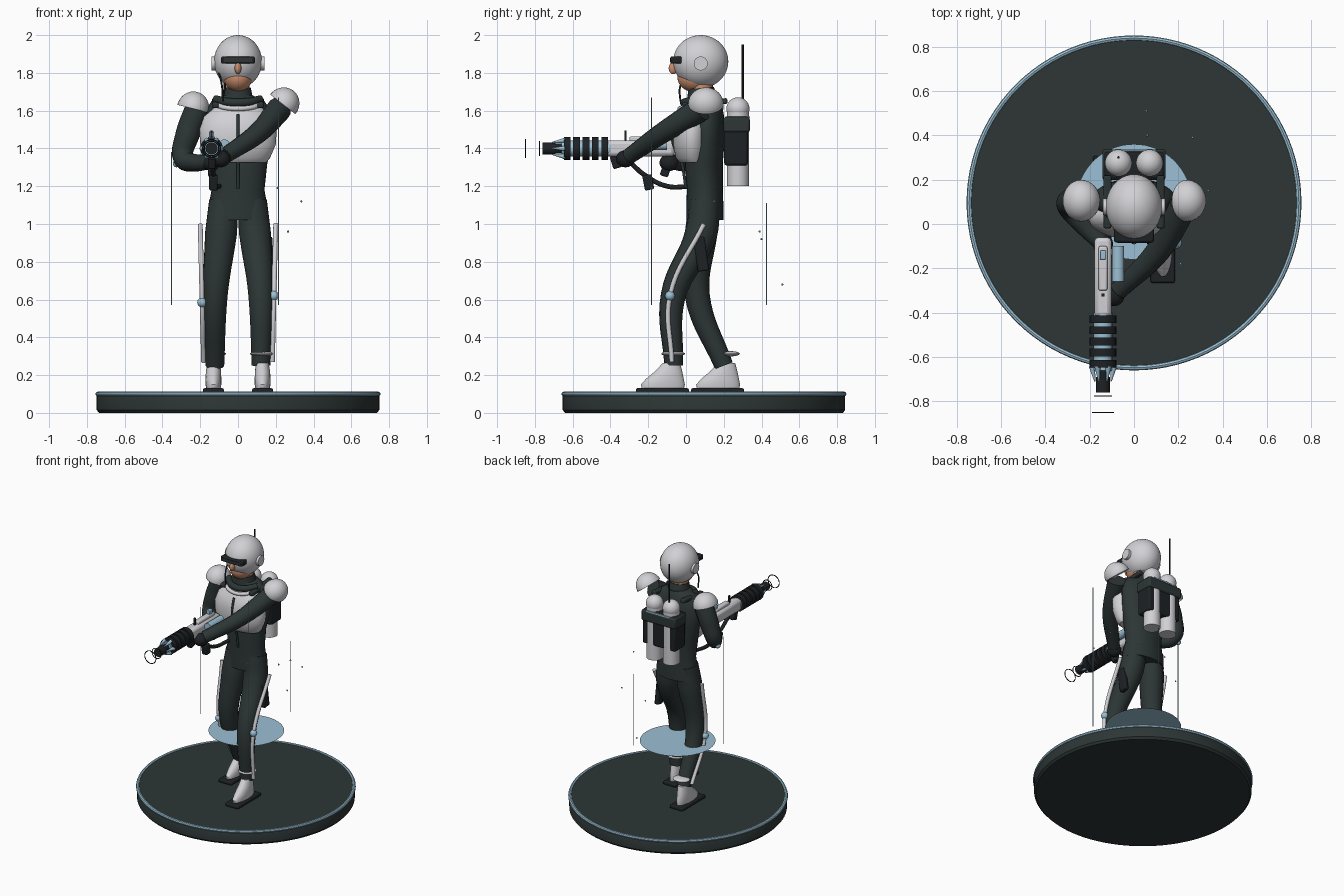
import bpy, bmesh, math
from mathutils import Vector

if "Cube" in bpy.data.objects:
    bpy.data.objects.remove(bpy.data.objects["Cube"])


def material(name, r, g, b):
    m = bpy.data.materials.new(name)
    m.use_nodes = True
    m.diffuse_color = (r, g, b, 1)
    m.node_tree.nodes["Principled BSDF"].inputs["Base Color"].default_value = (r, g, b, 1)
    return m


WHITE = material("armour white", 0.64, 0.64, 0.67)
SUIT = material("suit charcoal", 0.026, 0.037, 0.036)
BLACK = material("metal black", 0.013, 0.016, 0.018)
BLUE = material("trim blue", 0.33, 0.53, 0.66)
SKIN = material("skin", 0.60, 0.27, 0.15)


def finish(name, mat, smooth=True):
    o = bpy.context.object
    o.name = name
    o.data.materials.clear()
    o.data.materials.append(mat)
    if smooth:
        bpy.ops.object.shade_smooth_by_angle(angle=math.radians(40))
    return o


def ball(name, mat, loc, rad, seg=32):
    bpy.ops.mesh.primitive_uv_sphere_add(segments=seg, ring_count=seg // 2, radius=1, location=loc)
    bpy.context.object.scale = rad if isinstance(rad, tuple) else (rad,) * 3
    return finish(name, mat)


def rod(name, mat, a, b, r1, r2=None, seg=24):
    a, b = Vector(a), Vector(b)
    bpy.ops.mesh.primitive_cone_add(vertices=seg, radius1=r1, radius2=r1 if r2 is None else r2,
                                    depth=(b - a).length, location=(a + b) / 2)
    bpy.context.object.rotation_euler = (b - a).to_track_quat("Z", "Y").to_euler()
    return finish(name, mat)


def box(name, mat, loc, size, rot=(0, 0, 0), bevel=0.008):
    bpy.ops.mesh.primitive_cube_add(size=1, location=loc, rotation=rot)
    o = bpy.context.object
    o.scale = size
    bpy.ops.object.transform_apply(location=False, rotation=False, scale=True)
    if bevel:
        mod = o.modifiers.new("Bevel", "BEVEL")
        mod.width, mod.segments = bevel, 2
    return finish(name, mat)


def ring(name, mat, loc, major, minor, rot=(0, 0, 0), seg=48):
    bpy.ops.mesh.primitive_torus_add(major_segments=seg, minor_segments=8, major_radius=major,
                                     minor_radius=minor, location=loc, rotation=rot)
    return finish(name, mat)


def tube(name, mat, pts, radii):
    """Smooth tapered tube through points."""
    cu = bpy.data.curves.new(name, "CURVE")
    cu.dimensions, cu.bevel_depth, cu.bevel_resolution = "3D", 1, 5
    cu.resolution_u, cu.use_fill_caps = 8, True
    sp = cu.splines.new("BEZIER")
    sp.bezier_points.add(len(pts) - 1)
    for bp, p, r in zip(sp.bezier_points, pts, radii):
        bp.co, bp.radius = p, r
        bp.handle_left_type = bp.handle_right_type = "AUTO"
    o = bpy.data.objects.new(name, cu)
    bpy.context.collection.objects.link(o)
    bpy.ops.object.select_all(action="DESELECT")
    o.select_set(True)
    bpy.context.view_layer.objects.active = o
    bpy.ops.object.convert(target="MESH")
    return finish(name, mat)


def loft(name, mat, sections, seg=32):
    """Stacked ellipses given as (x, y, z, half width, half depth)."""
    bm = bmesh.new()
    loops = []
    for x, y, z, rx, ry in sections:
        angles = [math.tau * i / seg for i in range(seg)]
        loops.append([bm.verts.new((x + rx * math.cos(t), y + ry * math.sin(t), z)) for t in angles])
    for lo, hi in zip(loops, loops[1:]):
        for i in range(seg):
            j = (i + 1) % seg
            bm.faces.new((lo[i], lo[j], hi[j], hi[i]))
    bm.faces.new(loops[0][::-1])
    bm.faces.new(loops[-1])
    me = bpy.data.meshes.new(name)
    bm.to_mesh(me)
    bm.free()
    o = bpy.data.objects.new(name, me)
    bpy.context.collection.objects.link(o)
    bpy.ops.object.select_all(action="DESELECT")
    o.select_set(True)
    bpy.context.view_layer.objects.active = o
    return finish(name, mat)


# Display base and floating halo disc
loft("base", SUIT, [(0, 0.095, 0, 0.735, 0.735), (0, 0.095, 0.015, 0.748, 0.748),
                    (0, 0.095, 0.09, 0.748, 0.748), (0, 0.095, 0.105, 0.74, 0.74)], 96)
ring("base_rim", BLUE, (0, 0.095, 0.1), 0.743, 0.012, seg=96)
bpy.ops.mesh.primitive_circle_add(vertices=64, radius=0.26, fill_type="NGON", location=(0, 0.1, 0.52))
finish("halo_disc", BLUE, False)

# Head
ball("helmet", WHITE, (0, 0.078, 1.86), (0.127, 0.146, 0.14), 48)
ball("jaw", SKIN, (0, 0.04, 1.775), (0.075, 0.085, 0.075))
ball("nose", SKIN, (0, -0.068, 1.825), (0.018, 0.024, 0.032), 16)
rod("neck", SKIN, (0, 0.08, 1.66), (0, 0.08, 1.76), 0.062)
box("visor", BLACK, (0, -0.05, 1.868), (0.18, 0.065, 0.038))
box("visor_lens", SUIT, (0, -0.083, 1.868), (0.15, 0.006, 0.02), bevel=0)
for s in (-1, 1):
    rod("ear_disc", WHITE, (s * 0.11, 0.078, 1.85), (s * 0.14, 0.078, 1.85), 0.037)
tube("microphone", BLACK, [(-0.1, 0.02, 1.8), (-0.085, -0.03, 1.73), (-0.08, -0.03, 1.65)], [0.005] * 3)

# Torso
loft("torso", SUIT, [(0, 0.1, 1.02, 0.165, 0.098), (0, 0.1, 1.1, 0.155, 0.098), (0, 0.1, 1.18, 0.14, 0.095),
                     (0, 0.095, 1.32, 0.155, 0.1), (0, 0.11, 1.45, 0.185, 0.095),
                     (0, 0.11, 1.58, 0.19, 0.09), (0, 0.1, 1.65, 0.14, 0.085), (0, 0.09, 1.68, 0.08, 0.08)])
rod("collar", SUIT, (0, 0.085, 1.66), (0, 0.08, 1.72), 0.08, 0.068)
loft("chest_plate", WHITE, [(0, 0.04, 1.325, 0.148, 0.07), (0, 0.03, 1.35, 0.17, 0.085),
                            (0, 0.03, 1.42, 0.2, 0.098), (0, 0.03, 1.5, 0.205, 0.1),
                            (0, 0.035, 1.57, 0.18, 0.085), (0, 0.05, 1.62, 0.12, 0.06)])
tube("chest_seam", SUIT, [(0, 0.0, 1.19), (0, -0.025, 1.33), (0, -0.069, 1.43),
                          (0, -0.07, 1.5), (0, -0.05, 1.58)], [0.008] * 5)
tube("neckline", WHITE, [(-0.125, 0.04, 1.635), (-0.06, -0.02, 1.615), (0.06, -0.02, 1.615),
                         (0.125, 0.04, 1.635)], [0.013] * 4)
tube("throat_guard", SUIT, [(-0.12, 0.06, 1.66), (-0.05, 0.0, 1.645), (0.05, 0.0, 1.645),
                            (0.12, 0.06, 1.66)], [0.022] * 4)

# Legs, boots and braces: side, knee y, ankle y, foot y, knee height, cuff y
for s, ky, ay, fy, kz, cy in ((1, -0.068, -0.065, -0.122, 0.62, -0.068),
                              (-1, 0.06, 0.2, 0.17, 0.585, 0.235)):
    tube("leg", SUIT, [(s * 0.075, 0.1, 1.12), (s * 0.09, 0.08, 0.95), (s * 0.12, ky, 0.62),
                       (s * 0.122, ay, 0.25)], [0.08, 0.086, 0.066, 0.05])
    loft("boot", WHITE, [(s * 0.13, fy, 0.12, 0.036, 0.11), (s * 0.13, fy, 0.15, 0.042, 0.116),
                         (s * 0.13, fy + 0.01, 0.18, 0.042, 0.1), (s * 0.13, fy + 0.03, 0.22, 0.04, 0.072),
                         (s * 0.128, fy + 0.045, 0.265, 0.034, 0.045)])
    box("boot_pad", BLACK, (s * 0.13, fy - 0.003, 0.118), (0.11, 0.28, 0.026))
    ball("ankle_cuff", WHITE, (s * 0.126, cy, 0.313), (0.063, 0.063 if s > 0 else 0.05, 0.014))
    tube("leg_brace", WHITE, [(s * 0.2, 0.095, 1.0), (s * 0.19, ky - 0.017, kz), (s * 0.182, ay - 0.01, 0.27)],
         [0.013] * 3)
    ball("knee_joint", BLUE, (s * 0.19, ky - 0.017, kz), 0.026, 16)
box("holster", BLACK, (0.165, 0.08, 0.84), (0.035, 0.06, 0.18), (0.15, 0, 0))

# Shoulder domes
for s, z, tilt in ((1, 1.635, 38), (-1, 1.612, 14)):
    o = ball("shoulder_dome", WHITE, (s * 0.238, 0.105, z), (0.085, 0.094, 0.09))
    bm = bmesh.new()
    bm.from_mesh(o.data)
    cut = bmesh.ops.bisect_plane(bm, geom=bm.verts[:] + bm.edges[:] + bm.faces[:], plane_co=(0, 0, -0.02),
                                 plane_no=(0, 0, -1), clear_outer=True)
    bmesh.ops.contextual_create(bm, geom=[e for e in cut["geom_cut"] if isinstance(e, bmesh.types.BMEdge)])
    bm.to_mesh(o.data)
    bm.free()
    o.rotation_euler.y = math.radians(tilt)

# Arms
tube("right_arm", SUIT, [(-0.215, 0.1, 1.61), (-0.265, 0.1, 1.48), (-0.29, 0.075, 1.35), (-0.23, 0, 1.325),
                         (-0.15, -0.08, 1.33)], [0.068, 0.066, 0.054, 0.046, 0.04])
ball("right_elbow_pad", BLUE, (-0.325, 0.085, 1.32), 0.02, 16)
tube("left_arm", SUIT, [(0.22, 0.08, 1.61), (0.11, -0.12, 1.485), (-0.07, -0.3, 1.36)], [0.066, 0.055, 0.042])
ball("right_glove", BLACK, (-0.14, -0.09, 1.325), (0.045, 0.05, 0.045))
ball("left_glove", BLACK, (-0.09, -0.32, 1.345), (0.048, 0.05, 0.045))

# Gun, pointing forward along y
GX, GZ = -0.14, 1.4


def gun_rod(name, mat, y1, y2, r1, r2=None, dx=0, dz=0):
    return rod(name, mat, (GX + dx, y1, GZ + dz), (GX + dx, y2, GZ + dz), r1, r2)


box("gun_body", WHITE, (GX, -0.24, 1.4), (0.078, 0.36, 0.085), bevel=0.02)
box("gun_top_rail", WHITE, (GX, -0.2, 1.448), (0.04, 0.2, 0.03))
gun_rod("gun_side_cell", BLUE, -0.1, -0.26, 0.028, dx=0.068, dz=0.02)
gun_rod("barrel_core", BLUE, -0.4, -0.66, 0.042)
for i in range(5):
    gun_rod("barrel_fin", BLACK, -0.412 - i * 0.05, -0.447 - i * 0.05, 0.06)
gun_rod("barrel_neck", BLACK, -0.65, -0.72, 0.026)
gun_rod("muzzle", BLACK, -0.69, -0.76, 0.032)
for i in range(6):
    a = math.tau * i / 6
    c, d = math.cos(a), math.sin(a)
    rod("muzzle_prong", BLUE, (GX + 0.05 * c, -0.64, GZ + 0.05 * d),
        (GX + 0.036 * c, -0.71, GZ + 0.036 * d), 0.014, 0.003, 12)
for y, r in ((-0.775, 0.038), (-0.85, 0.047)):
    ring("energy_ring", BLACK, (GX, y, GZ), r, 0.003, (math.pi / 2, 0, 0))
box("front_sight", BLACK, (GX, -0.32, 1.465), (0.012, 0.012, 0.06), bevel=0)
box("rear_sight", BLUE, (GX, -0.14, 1.475), (0.028, 0.04, 0.03), bevel=0.004)
box("fore_grip", BLACK, (GX, -0.37, 1.33), (0.04, 0.05, 0.07), (0.3, 0, 0))
box("gun_magazine", BLACK, (GX + 0.01, -0.2, 1.22), (0.045, 0.05, 0.08), (0.2, 0, 0))
box("trigger_grip", BLACK, (GX, -0.1, 1.31), (0.035, 0.045, 0.12), (-0.3, 0, 0))
tube("power_hose", BLACK, [(GX, -0.31, 1.34), (GX + 0.01, -0.22, 1.26), (GX + 0.02, -0.1, 1.2),
                           (-0.1, 0.03, 1.2)], [0.013] * 4)

# Backpack
box("pack", BLACK, (0, 0.265, 1.44), (0.275, 0.125, 0.26), bevel=0.012)
box("pack_lid", SUIT, (0, 0.268, 1.525), (0.285, 0.14, 0.08), bevel=0.012)
box("pack_trim", BLUE, (0, 0.335, 1.565), (0.2, 0.008, 0.01), bevel=0)
for s in (-1, 1):
    rod("tank", WHITE, (s * 0.07, 0.275, 1.2), (s * 0.07, 0.275, 1.61), 0.058)
    ball("tank_cap", WHITE, (s * 0.07, 0.275, 1.61), 0.061)
    box("pack_strap", SUIT, (s * 0.12, 0.1, 1.64), (0.035, 0.24, 0.03), (0.1, 0, 0))
rod("antenna", BLACK, (-0.07, 0.3, 1.62), (-0.07, 0.3, 1.95), 0.006, seg=8)

# Floating light lines and sparks
for deg, top in ((188, 1.38), (307, 1.67), (67, 1.11)):
    a = math.radians(deg)
    p = (0.355 * math.cos(a), 0.1 + 0.355 * math.sin(a))
    rod("light_line", BLUE, (*p, 0.57), (*p, top), 0.0025, seg=6)
for p in ((0.335, 0.15, 1.12), (0.265, 0.39, 0.96), (0.055, 0.51, 0.68), (0.06, 0.4, 0.92), (0.21, -0.18, 1.19)):
    ball("spark", BLUE, p, 0.006, 8)
